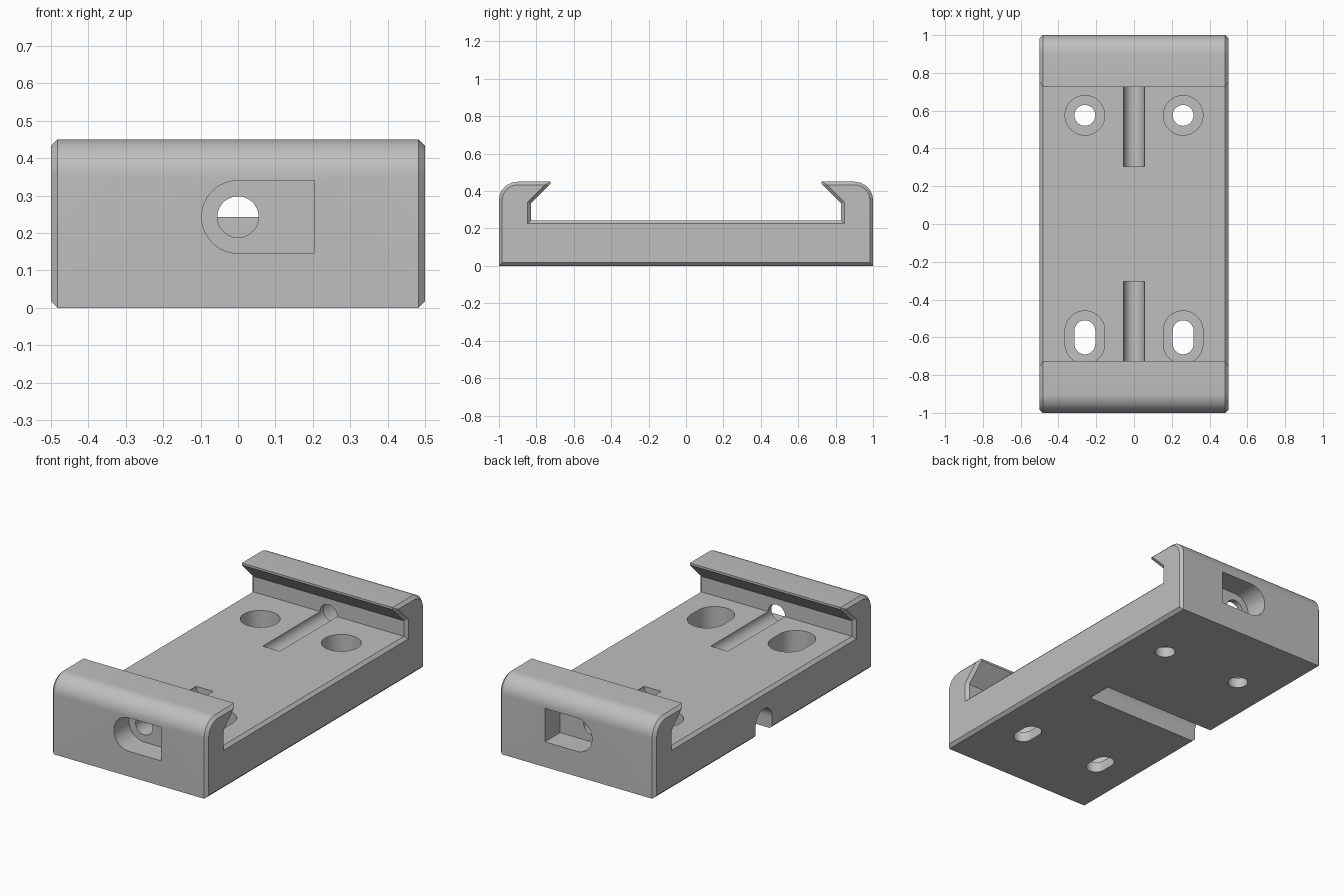
import bpy
import bmesh
from math import cos, sin, pi, sqrt, radians

cube = bpy.data.objects.get("Cube")
if cube:
    bpy.data.objects.remove(cube, do_unlink=True)

HALF_W, CHAMFER = 0.5, 0.017
FLOOR, TOP, WALL, TIP = 0.243, 0.45, -0.83, -0.725
SCREW_X, SCREW_R, HEAD_R, SEAT = 0.26, 0.055, 0.105, 0.06
RECESS_Y = 0.86

grey = bpy.data.materials.new("plain grey")
grey.use_nodes = True
grey.diffuse_color = (0.52, 0.52, 0.52, 1)
grey.node_tree.nodes["Principled BSDF"].inputs["Base Color"].default_value = grey.diffuse_color


def arc(cx, cy, r, start, end, steps=24):
    """Points along an arc, angles in degrees."""
    angles = [radians(start + (end - start) * i / steps) for i in range(steps + 1)]
    return [(cx + r * cos(a), cy + r * sin(a)) for a in angles]


def loft(name, rings):
    """Solid skinned through matching closed rings, capped at both ends."""
    bm = bmesh.new()
    loops = [[bm.verts.new(p) for p in ring] for ring in rings]
    for a, b in zip(loops, loops[1:]):
        for i in range(len(a)):
            j = (i + 1) % len(a)
            bm.faces.new((a[i], a[j], b[j], b[i]))
    bm.faces.new(loops[0][::-1])
    bm.faces.new(loops[-1])
    bmesh.ops.remove_doubles(bm, verts=bm.verts, dist=1e-5)
    bmesh.ops.recalc_face_normals(bm, faces=bm.faces)
    mesh = bpy.data.meshes.new(name)
    bm.to_mesh(mesh)
    bm.free()
    mesh.materials.append(grey)
    obj = bpy.data.objects.new(name, mesh)
    bpy.context.collection.objects.link(obj)
    return obj


def side_profile(d):
    """Hooked tray outline in y and z, shrunk inward by d."""
    shift = FLOOR + 0.92 + d * sqrt(2)
    tip_y = min(TIP - d, TOP - d - shift)
    wall = WALL - d
    half = [(-1 + d, d)]
    half += arc(-0.9, 0.35, 0.1 - d, 180, 90, 12)
    half += [(tip_y, TOP - d), (tip_y, tip_y + shift),
             (wall, wall + shift), (wall, FLOOR - d)]
    return half + [(-y, z) for y, z in reversed(half)]


# Tray body with chamfered sides
sections = [(-HALF_W, CHAMFER), (-HALF_W + CHAMFER, 0),
            (HALF_W - CHAMFER, 0), (HALF_W, CHAMFER)]
body = loft("mounting_tray", [[(x, y, z) for y, z in side_profile(d)] for x, d in sections])


def cut(name, outline, axis, lo, hi):
    """Remove a prism with the given outline running along an axis."""
    place = {"X": lambda u, v, t: (t, u, v),
             "Y": lambda u, v, t: (u, t, v),
             "Z": lambda u, v, t: (u, v, t)}[axis]
    cutter = loft(name, [[place(u, v, t) for u, v in outline] for t in (lo, hi)])
    cutter.hide_render = True
    mod = body.modifiers.new(name, "BOOLEAN")
    mod.operation = "DIFFERENCE"
    mod.solver = "EXACT"
    mod.object = cutter
    bpy.context.view_layer.objects.active = body
    bpy.ops.object.modifier_apply(modifier=mod.name)
    bpy.data.objects.remove(cutter, do_unlink=True)


def oblong(x, y0, y1, r):
    """Circle when y0 equals y1, otherwise a slot stretched along y."""
    upper = arc(x, y1, r, 0, 180)
    lower = arc(x, y0, r, 180, 360)
    return upper[:-1] + lower[:-1] if y0 == y1 else upper + lower


# Screw holes with flat head seats: round at the back, slotted at the front
for x in (-SCREW_X, SCREW_X):
    for y0, y1 in ((0.575, 0.575), (-0.635, -0.565)):
        cut("head_seat", oblong(x, y0, y1, HEAD_R), "Z", SEAT, FLOOR + 0.02)
        cut("screw_hole", oblong(x, y0, y1, SCREW_R), "Z", -0.1, FLOOR)

# Cable passage and end recess at each end
recess = arc(0, FLOOR, 0.097, 90, 270) + [(0.205, FLOOR - 0.097), (0.205, FLOOR + 0.097)]
for side in (-1, 1):
    cut("passage", oblong(0, FLOOR, FLOOR, 0.055), "Y", *sorted((side * 0.305, side * 1.1)))
    cut("end_recess", recess, "Y", *sorted((side * RECESS_Y, side * 1.1)))

# Arched channel under the tray, open on one side
channel = arc(0, 0.067, 0.076, 0, 180) + [(-0.076, -0.1), (0.076, -0.1)]
cut("under_channel", channel, "X", -0.6, 0.25)

# Smooth the curves and keep the edges crisp
bpy.ops.object.select_all(action="DESELECT")
body.select_set(True)
bpy.context.view_layer.objects.active = body
bpy.ops.object.shade_smooth_by_angle(angle=radians(30))
